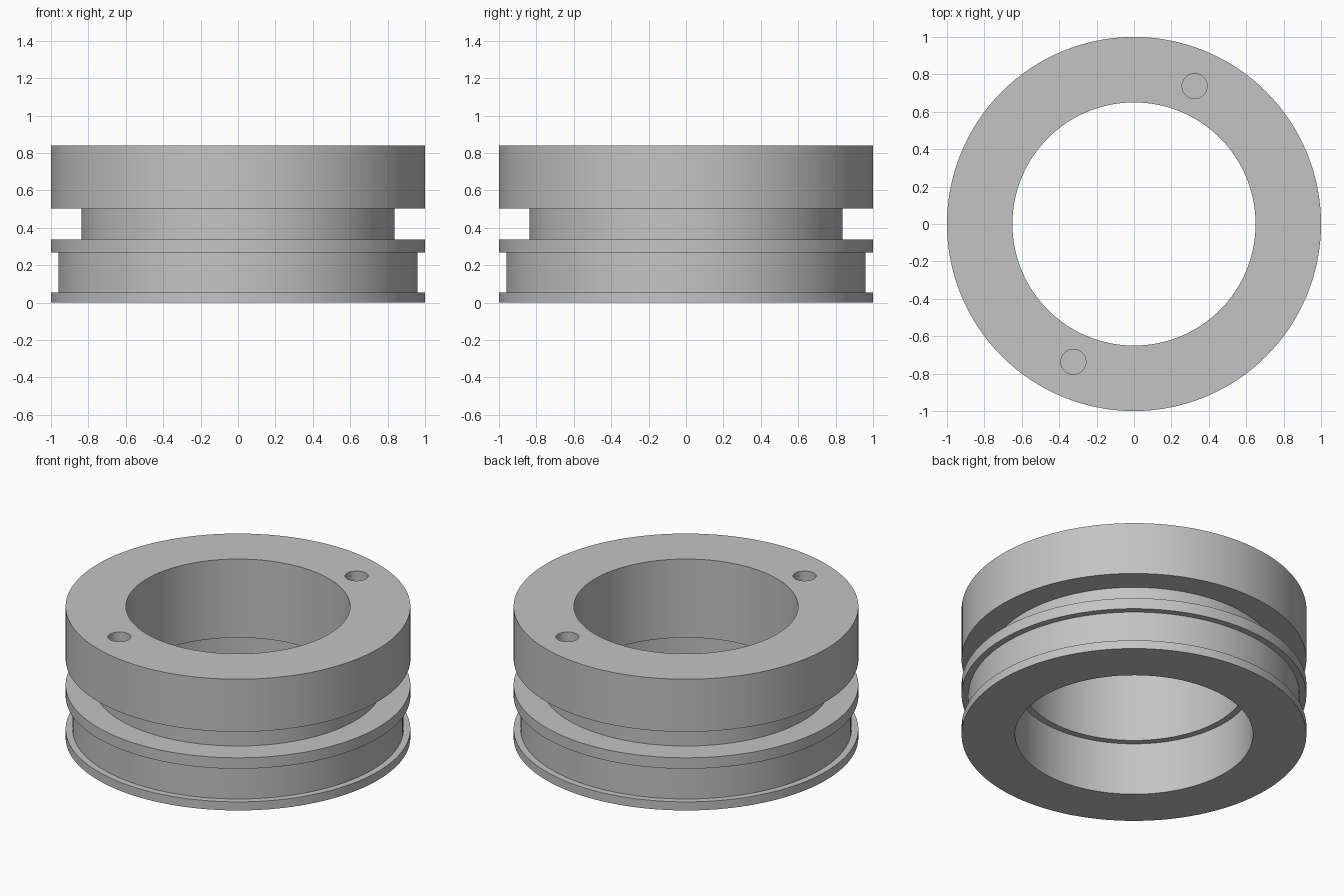
import bpy, bmesh, math

cube = bpy.data.objects.get("Cube")
if cube:
    bpy.data.objects.remove(cube, do_unlink=True)

STEPS = 128
HEIGHT = 0.84
HOLE_DEPTH = 0.2

# Plain grey metal
metal = bpy.data.materials.new("grey_metal")
metal.use_nodes = True
grey = (0.55, 0.55, 0.55, 1)
metal.diffuse_color = grey
metal.node_tree.nodes["Principled BSDF"].inputs["Base Color"].default_value = grey


def lathe(name, profile):
    """Spin a closed (radius, height) profile about the z axis."""
    mesh = bpy.data.meshes.new(name)
    bm = bmesh.new()
    verts = [bm.verts.new((r, 0, z)) for r, z in profile]
    edges = [bm.edges.new((v, verts[i - 1])) for i, v in enumerate(verts)]
    bmesh.ops.spin(bm, geom=verts + edges, cent=(0, 0, 0), axis=(0, 0, 1),
                   angle=math.tau, steps=STEPS, use_merge=True)
    bmesh.ops.remove_doubles(bm, verts=bm.verts, dist=1e-5)
    bmesh.ops.recalc_face_normals(bm, faces=bm.faces)
    bm.to_mesh(mesh)
    bm.free()
    mesh.materials.append(metal)
    obj = bpy.data.objects.new(name, mesh)
    bpy.context.collection.objects.link(obj)
    return obj


# Ring body: two outer grooves and a stepped bore
ring = lathe("grooved_ring", [
    (0.69, 0), (1, 0), (1, 0.055), (0.96, 0.055), (0.96, 0.267),
    (1, 0.267), (1, 0.337), (0.838, 0.337), (0.838, 0.503), (1, 0.503),
    (1, HEIGHT), (0.65, HEIGHT), (0.65, 0.337), (0.69, 0.337),
])

# Two blind pin holes on opposite sides of the top face
for side in (-1, 1):
    bpy.ops.mesh.primitive_cylinder_add(
        vertices=48, radius=0.067, depth=2 * HOLE_DEPTH,
        location=(side * 0.324, side * 0.737, HEIGHT))
    cutter = bpy.context.object
    cutter.name = "pin_hole_cutter"
    cutter.data.materials.append(metal)
    cut = ring.modifiers.new("pin_hole", "BOOLEAN")
    cut.operation = "DIFFERENCE"
    cut.solver = "EXACT"
    cut.object = cutter
    bpy.ops.object.select_all(action="DESELECT")
    bpy.context.view_layer.objects.active = ring
    ring.select_set(True)
    bpy.ops.object.modifier_apply(modifier=cut.name)
    bpy.data.objects.remove(cutter, do_unlink=True)

bpy.ops.object.shade_smooth_by_angle(angle=math.radians(30))
